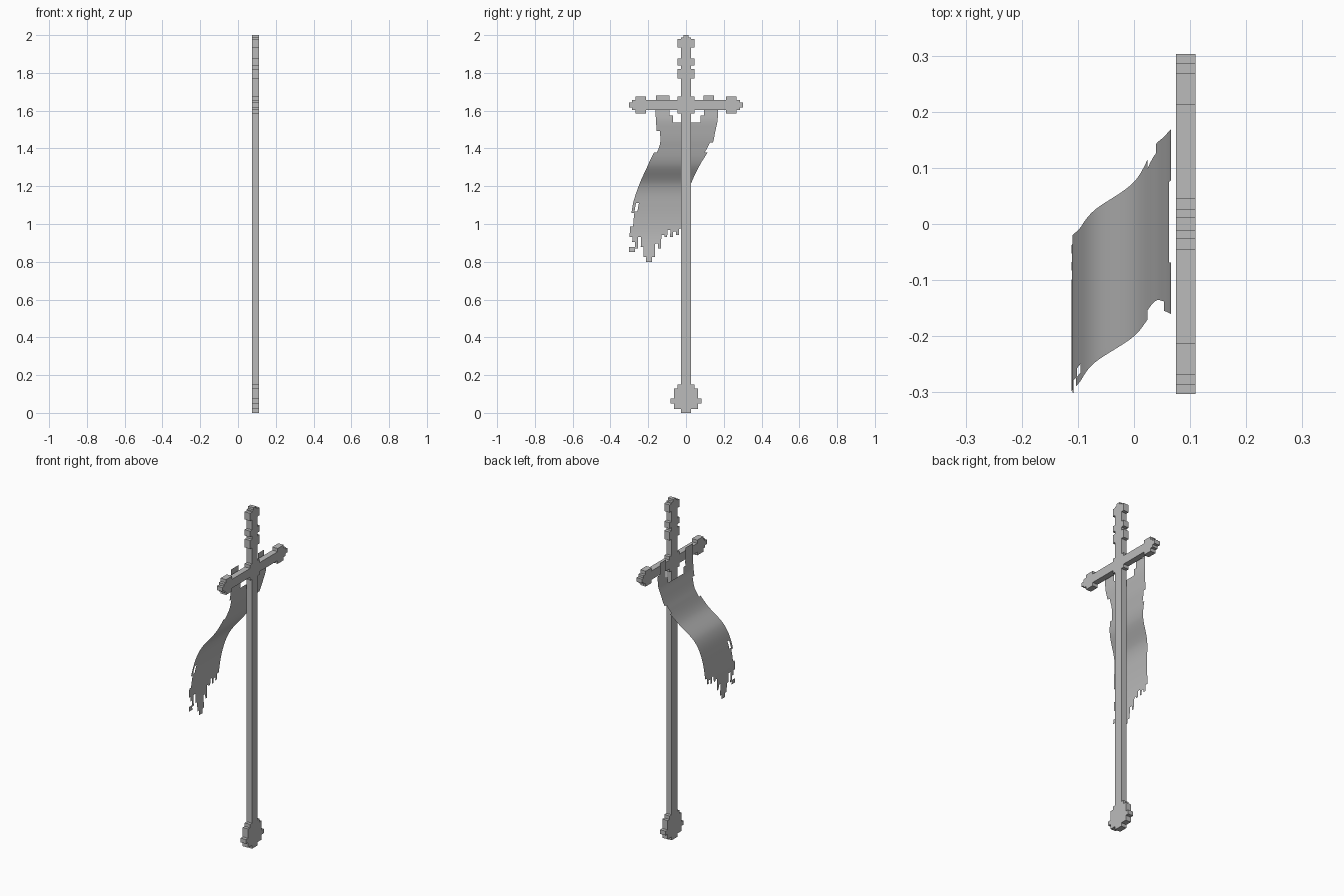
import bpy, bmesh
from mathutils import Vector

if "Cube" in bpy.data.objects:
    bpy.data.objects.remove(bpy.data.objects["Cube"], do_unlink=True)

grey = bpy.data.materials.new("plain grey")
grey.use_nodes = True
colour = (0.5, 0.5, 0.5, 1)
grey.diffuse_color = colour
grey.node_tree.nodes["Principled BSDF"].inputs["Base Color"].default_value = colour

BACK, FRONT = 0.075, 0.11      # depth of the staff along x
BAR_Z = 1.63                   # centre height of the crossbar


def finish(bm, name):
    mesh = bpy.data.meshes.new(name)
    bm.to_mesh(mesh)
    bm.free()
    mesh.materials.append(grey)
    obj = bpy.data.objects.new(name, mesh)
    bpy.context.collection.objects.link(obj)
    return obj


def stepped_plate(name, start, steps, place):
    """Extrude a symmetric stepped outline; steps hold (end, half width)."""
    side = []
    for end, half in steps:
        side += [(start, half), (end, half)]
        start = end
    outline = side + [(a, -h) for a, h in reversed(side)]
    bm = bmesh.new()
    face = bm.faces.new([bm.verts.new((BACK, *place(a, h))) for a, h in outline])
    out = bmesh.ops.extrude_face_region(bm, geom=[face])
    moved = [v for v in out["geom"] if isinstance(v, bmesh.types.BMVert)]
    bmesh.ops.translate(bm, verts=moved, vec=(FRONT - BACK, 0, 0))
    bmesh.ops.recalc_face_normals(bm, faces=bm.faces)
    return finish(bm, name)


# Staff with stepped foot, centre boss and finial
S, M = 0.026, 0.045
stepped_plate("staff", 0, [
    (0.02, S), (0.05, 0.063), (0.075, 0.083), (0.13, 0.063), (0.15, M),
    (1.585, S), (1.675, M), (1.77, S), (1.82, M), (1.84, S), (1.875, M),
    (1.935, S), (1.98, M), (1.987, S), (2.0, 0.012)],
    lambda a, h: (h, a))

# Mirrored crossbar arms with stepped tips
for name, sign in (("left_arm", 1), ("right_arm", -1)):
    stepped_plate(name, M, [(0.212, S), (0.268, M), (0.286, S), (0.303, 0.012)],
                  lambda a, h: (sign * a, BAR_Z + h))

# Cloth cross-sections: height, depth x, edge y on each side
sections = [
    (1.68, 0.065, -0.16, 0.165), (1.56, 0.065, -0.16, 0.168),
    (1.49, 0.053, -0.155, 0.155), (1.42, 0.036, -0.155, 0.138),
    (1.315, 0.0, -0.2, 0.075), (1.21, -0.07, -0.247, 0.025),
    (1.10, -0.097, -0.282, -0.008), (0.95, -0.111, -0.298, -0.022),
    (0.79, -0.104, -0.302, -0.03)]


def section(z):
    """Smoothly interpolate the cloth section at a height."""
    for i in range(len(sections) - 1):
        a, b = sections[i], sections[i + 1]
        if z >= b[0] - 1e-6:
            before, after = sections[max(i - 1, 0)], sections[min(i + 2, len(sections) - 1)]
            span = b[0] - a[0]
            t = (z - a[0]) / span
            values = []
            for k in (1, 2, 3):
                m0 = (b[k] - before[k]) / (b[0] - before[0]) * span
                m1 = (after[k] - a[k]) / (after[0] - a[0]) * span
                values.append((2*t**3 - 3*t*t + 1) * a[k] + (t**3 - 2*t*t + t) * m0
                              + (3*t*t - 2*t**3) * b[k] + (t**3 - t*t) * m1)
            return values
    return sections[-1][1:]


# Ragged hem: lowest height of each strip of cloth
hem = [0.85, 0.85, 0.87, 0.89, 0.88, 0.83, 0.795, 0.795, 0.83,
       0.87, 0.87, 0.90, 0.93, 0.95, 0.93, 0.96, 0.945, 0.98]
# Tears: strip, bottom, top
tears = [(0, 0.88, 0.93), (0, 0.99, 1.06), (1, 1.07, 1.11), (1, 0.88, 0.91),
         (0, 1.38, 1.49), (3, 0.85, 0.93), (9, 0.8, 0.9), (11, 0.8, 0.94),
         (13, 0.9, 0.97), (17, 1.38, 1.43), (17, 1.61, 1.7)]


def top_of(col):
    if col < 4 or col > 13:
        return 1.68
    return 1.575 if col in (4, 13) else 1.54


# Hanging cloth with two hanging tabs at the top
COLS, ROWS = 18, 100
TOP, BOTTOM = 1.68, 0.79
bm = bmesh.new()
grid = []
for r in range(ROWS + 1):
    z = TOP + (BOTTOM - TOP) * r / ROWS
    x, y0, y1 = section(z)
    grid.append([bm.verts.new((x, y0 + (y1 - y0) * c / COLS, z)) for c in range(COLS + 1)])
for r in range(ROWS):
    z = TOP + (BOTTOM - TOP) * (r + 0.5) / ROWS
    for c in range(COLS):
        torn = any(c == t[0] and t[1] < z < t[2] for t in tears)
        if hem[c] < z < top_of(c) and not torn:
            bm.faces.new((grid[r][c], grid[r + 1][c], grid[r + 1][c + 1], grid[r][c + 1]))
bmesh.ops.delete(bm, geom=[v for v in bm.verts if not v.link_faces], context="VERTS")
for f in bm.faces:
    f.smooth = True
finish(bm, "torn_cloth")
